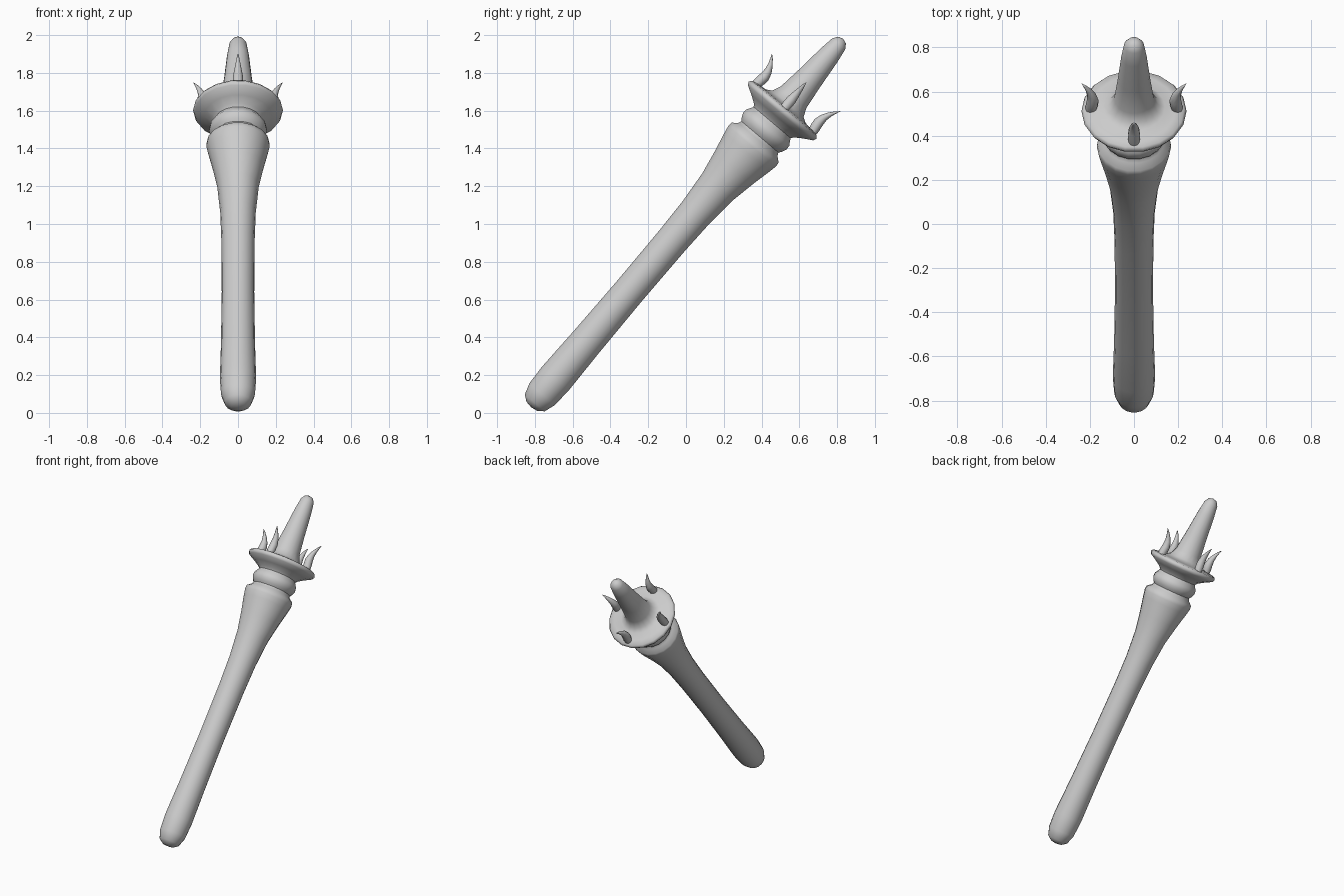
import bpy, bmesh
from math import atan2, cos, sin, pi, radians
from mathutils import Matrix

if "Cube" in bpy.data.objects:
    bpy.data.objects.remove(bpy.data.objects["Cube"])

# The whole piece leans backward along one axis in the YZ plane
TILT = Matrix.Translation((0, -0.82, 0.03)) @ Matrix.Rotation(-atan2(0.646, 0.763), 4, 'X')


def ring_solid(name, rings, sides, spin=0.0):
    """Closed solid through rings given as (offset, height, radius)."""
    bm = bmesh.new()
    loops = []
    for off, h, r in rings:
        if r == 0:
            loops.append([bm.verts.new((off, 0, h))])
        else:
            loops.append([bm.verts.new((off + r * cos(2 * pi * i / sides),
                                        r * sin(2 * pi * i / sides), h)) for i in range(sides)])
    for a, b in zip(loops, loops[1:]):
        for i in range(sides):
            j = (i + 1) % sides
            if len(a) == 1:
                bm.faces.new((a[0], b[j], b[i]))
            elif len(b) == 1:
                bm.faces.new((a[i], a[j], b[0]))
            else:
                bm.faces.new((a[i], a[j], b[j], b[i]))
    if len(loops[0]) > 1:
        bm.faces.new(loops[0][::-1])
    bmesh.ops.transform(bm, matrix=TILT @ Matrix.Rotation(spin, 4, 'Z'), verts=bm.verts)
    bmesh.ops.recalc_face_normals(bm, faces=bm.faces)
    me = bpy.data.meshes.new(name)
    bm.to_mesh(me)
    bm.free()
    ob = bpy.data.objects.new(name, me)
    bpy.context.collection.objects.link(ob)
    bpy.ops.object.select_all(action='DESELECT')
    ob.select_set(True)
    bpy.context.view_layer.objects.active = ob
    bpy.ops.object.shade_smooth_by_angle(angle=radians(60))
    return ob


# Handle: rounded butt, slim grip, flared head, groove and bead, guard, spike
profile = [
    (0.0, 0), (0.006, 0.038), (0.03, 0.07), (0.09, 0.09), (0.20, 0.096),
    (0.45, 0.09), (0.80, 0.086), (1.15, 0.088), (1.35, 0.094), (1.53, 0.11),
    (1.66, 0.135), (1.77, 0.16), (1.81, 0.168), (1.835, 0.166),
    (1.858, 0.138), (1.875, 0.13), (1.89, 0.142), (1.915, 0.153), (1.94, 0.151),
    (1.96, 0.138), (1.975, 0.13), (1.99, 0.142), (2.015, 0.18), (2.043, 0.23),
    (2.06, 0.238), (2.075, 0.228), (2.082, 0.19), (2.087, 0.14), (2.105, 0.11),
    (2.15, 0.09), (2.28, 0.074), (2.44, 0.058), (2.52, 0.046), (2.547, 0.028), (2.556, 0),
]
ring_solid("handle_and_spike", [(0, h, r) for h, r in profile], 18)

# Four curved claws around the guard
claw = [(0.196, 2.07, 0.024), (0.191, 2.10, 0.028), (0.187, 2.135, 0.027),
        (0.191, 2.17, 0.021), (0.205, 2.205, 0.014), (0.223, 2.235, 0.007), (0.238, 2.255, 0)]
for k in range(4):
    ring_solid(f"claw_{k + 1}", claw, 10, k * pi / 2)
